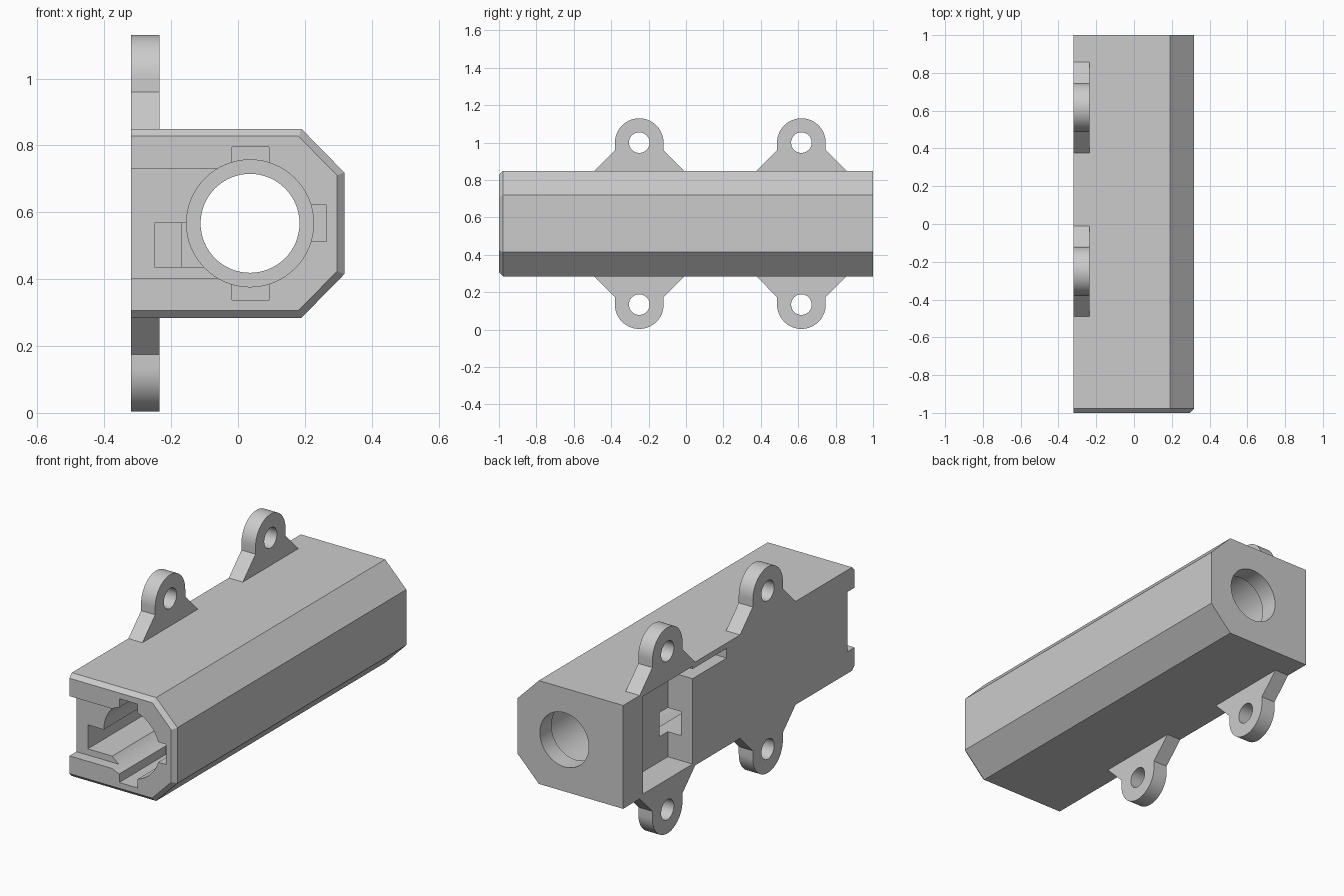
import bpy, bmesh, math
from mathutils import Matrix

cube = bpy.data.objects.get("Cube")
if cube:
    bpy.data.objects.remove(cube, do_unlink=True)

grey = bpy.data.materials.new("plain_grey")
grey.use_nodes = True
colour = (0.6, 0.6, 0.6, 1)
grey.diffuse_color = colour
grey.node_tree.nodes["Principled BSDF"].inputs["Base Color"].default_value = colour

MID_Z = 0.567            # height of the body's mirror plane
BORE_X = 0.036           # bore axis
LEFT_X = -0.32           # flat mounting side


def finish(name, bm):
    bmesh.ops.recalc_face_normals(bm, faces=bm.faces)
    mesh = bpy.data.meshes.new(name)
    bm.to_mesh(mesh)
    bm.free()
    mesh.materials.append(grey)
    ob = bpy.data.objects.new(name, mesh)
    bpy.context.collection.objects.link(ob)
    return ob


def loft(name, loops):
    """Skin a closed solid through loops of equal length."""
    bm = bmesh.new()
    rings = [[bm.verts.new(p) for p in loop] for loop in loops]
    for a, b in zip(rings, rings[1:]):
        for i in range(len(a)):
            j = (i + 1) % len(a)
            bm.faces.new((a[i], a[j], b[j], b[i]))
    bm.faces.new(rings[0])
    bm.faces.new(rings[-1])
    return finish(name, bm)


def box(name, x, y, z):
    return loft(name, [[(x[0], v, z[0]), (x[1], v, z[0]), (x[1], v, z[1]), (x[0], v, z[1])]
                       for v in y])


def cylinder(name, centre, radius, depth, axis, sides=64):
    bm = bmesh.new()
    turn = Matrix.Rotation(math.pi / 2, 4, "X" if axis == "Y" else "Y")
    bmesh.ops.create_cone(bm, cap_ends=True, segments=sides, radius1=radius, radius2=radius,
                          depth=depth, matrix=Matrix.Translation(centre) @ turn)
    return finish(name, bm)


def select_only(ob):
    bpy.ops.object.select_all(action="DESELECT")
    ob.select_set(True)
    bpy.context.view_layer.objects.active = ob


def cut(ob, cutter):
    cutter.hide_render = True
    mod = ob.modifiers.new("cut", "BOOLEAN")
    mod.operation = "DIFFERENCE"
    mod.solver = "EXACT"
    mod.object = cutter
    select_only(ob)
    bpy.ops.object.modifier_apply(modifier=mod.name)
    bpy.data.objects.remove(cutter, do_unlink=True)


def smooth(ob):
    select_only(ob)
    bpy.ops.object.shade_smooth_by_angle(angle=math.radians(30))


# Body: two bevelled corners on one side, with a chamfered front rim
def section(y, inset):
    right, half = 0.318 - inset, 0.2825 - inset
    shoulder, flat = 0.19 - inset * 0.4, 0.152 - inset * 0.4
    return [(LEFT_X, y, MID_Z - half), (shoulder, y, MID_Z - half), (right, y, MID_Z - flat),
            (right, y, MID_Z + flat), (shoulder, y, MID_Z + half), (LEFT_X, y, MID_Z + half)]


body = loft("body", [section(-1, 0.022), section(-0.978, 0), section(1, 0)])

# Main bore, narrower exit hole at the back
cut(body, cylinder("bore_cutter", (BORE_X, -0.1, MID_Z), 0.19, 2.0, "Y"))
cut(body, cylinder("exit_cutter", (BORE_X, 0.8, MID_Z), 0.148, 1.0, "Y"))

# Key grooves around the bore
cut(body, box("key_cutter", (-0.018, 0.092), (-1.1, -0.6), (MID_Z - 0.229, MID_Z + 0.229)))
cut(body, box("side_key_cutter", (BORE_X, 0.265), (-1.1, -0.6), (0.512, 0.622)))

# Shallow front notch, wire channel, side pocket and thin slot
cut(body, box("notch_cutter", (-0.5, BORE_X), (-1.1, -0.94), (0.403, 0.73)))
cut(body, box("channel_cutter", (-0.25, 0.0), (-1.2, 0.47), (0.437, 0.568)))
cut(body, box("pocket_cutter", (-0.5, -0.17), (0.4, 0.83), (0.3, 0.834)))
cut(body, box("slot_cutter", (-0.6, -0.235), (0.105, 0.45), (0.767, 0.82)))
smooth(body)


# Mounting ears: rounded lug on a flared foot, mirrored above and below
def ear(name, y, side):
    lug, rise = 0.13, 0.433
    outline = [(-0.24, 0.2825), (-lug, 0.393)]
    outline += [(-lug * math.cos(math.pi * i / 32), rise + lug * math.sin(math.pi * i / 32))
                for i in range(33)]
    outline += [(lug, 0.393), (0.24, 0.2825)]
    ob = loft(name, [[(x, y + u, MID_Z + side * v) for u, v in outline]
                     for x in (LEFT_X, -0.235)])
    cut(ob, cylinder("ear_hole_cutter", (-0.28, y, MID_Z + side * rise), 0.055, 0.4, "X", 48))
    smooth(ob)


for place, y in (("front", -0.25), ("back", 0.617)):
    for level, side in (("upper", 1), ("lower", -1)):
        ear(f"{place}_{level}_ear", y, side)
